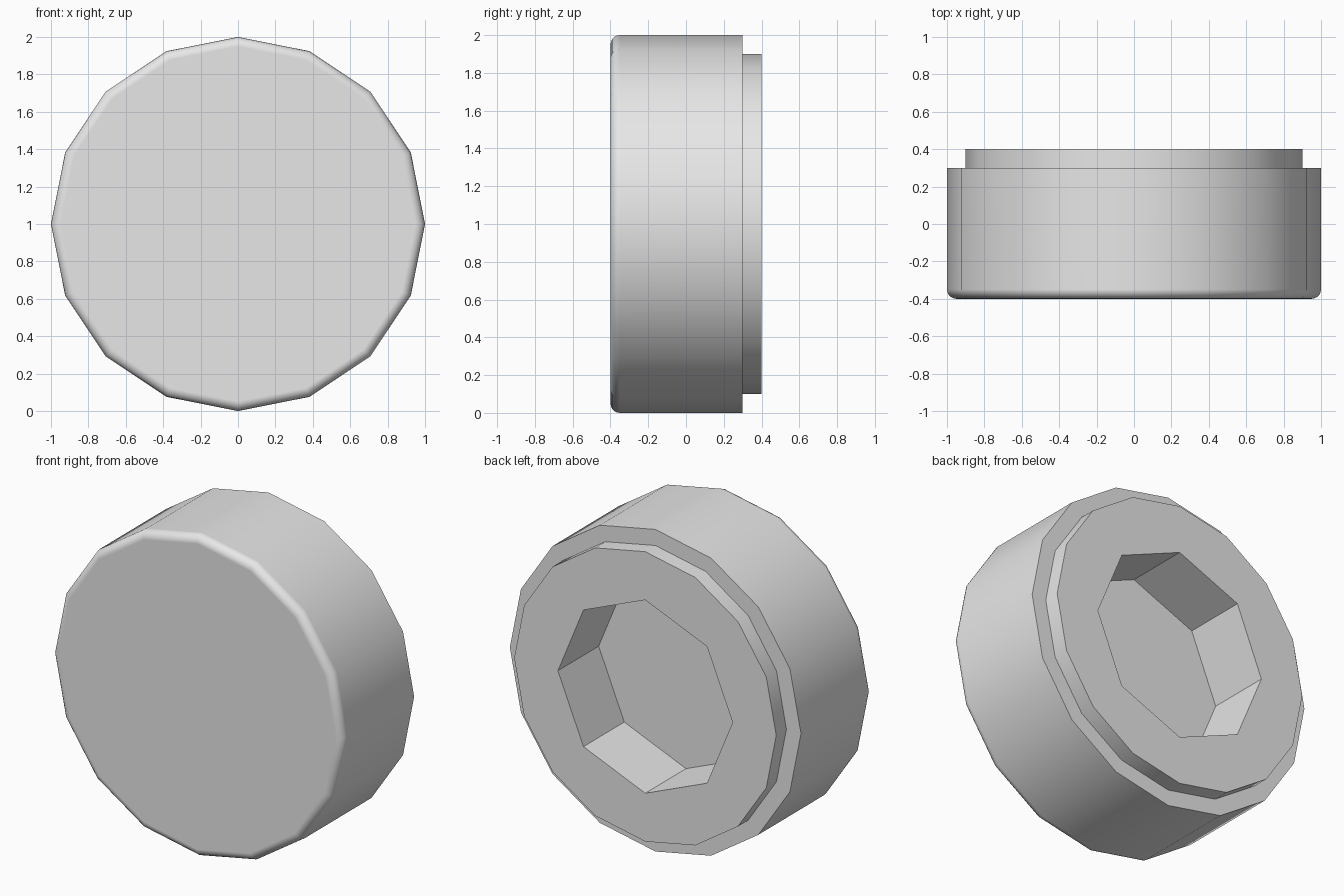
import bpy
import bmesh
from math import sin, cos, pi, radians

cube = bpy.data.objects.get("Cube")
if cube:
    bpy.data.objects.remove(cube, do_unlink=True)

grey = bpy.data.materials.new("plain grey")
grey.use_nodes = True
GREY = (0.8, 0.8, 0.8, 1)
grey.diffuse_color = GREY
grey.node_tree.nodes["Principled BSDF"].inputs["Base Color"].default_value = GREY

SIDES = 16
bm = bmesh.new()


def ring(radius, y, sides=SIDES):
    """Upright polygon of vertices around the y axis."""
    return [bm.verts.new((radius * cos(2 * pi * i / sides), y,
                          1 + radius * sin(2 * pi * i / sides)))
            for i in range(sides)]


def bridge(a, b):
    n = len(a)
    for i in range(n):
        j = (i + 1) % n
        bm.faces.new((a[i], a[j], b[j], b[i]))


# Drum wall, back shoulder and raised boss
front = ring(1, -0.4)
back = ring(1, 0.3)
boss_base = ring(0.9, 0.3)
boss_end = ring(0.9, 0.4)
bm.faces.new(front)
bridge(front, back)
bridge(back, boss_base)
bridge(boss_base, boss_end)

# Octagonal socket sunk into the boss
rim = ring(0.6, 0.4, 8)
floor = ring(0.6, 0, 8)
for k in range(8):
    n = (k + 1) % 8
    bm.faces.new((boss_end[2 * k], boss_end[2 * k + 1], boss_end[2 * n], rim[n], rim[k]))
bridge(rim, floor)
bm.faces.new(floor)
bmesh.ops.recalc_face_normals(bm, faces=bm.faces)

# Rounded front rim
rim_edges = [e for e in bm.edges if all(v.co.y < -0.39 for v in e.verts)]
bmesh.ops.bevel(bm, geom=rim_edges, offset=0.05, segments=5, profile=0.5,
                affect='EDGES', clamp_overlap=True)

mesh = bpy.data.meshes.new("stepped_cap")
bm.to_mesh(mesh)
bm.free()
mesh.materials.append(grey)
cap = bpy.data.objects.new("stepped_cap", mesh)
bpy.context.collection.objects.link(cap)

# Smooth round walls, crisp steps and socket
bpy.context.view_layer.objects.active = cap
cap.select_set(True)
bpy.ops.object.shade_smooth_by_angle(angle=radians(30))
weighted = cap.modifiers.new("flat_front_shading", 'WEIGHTED_NORMAL')
weighted.keep_sharp = True
